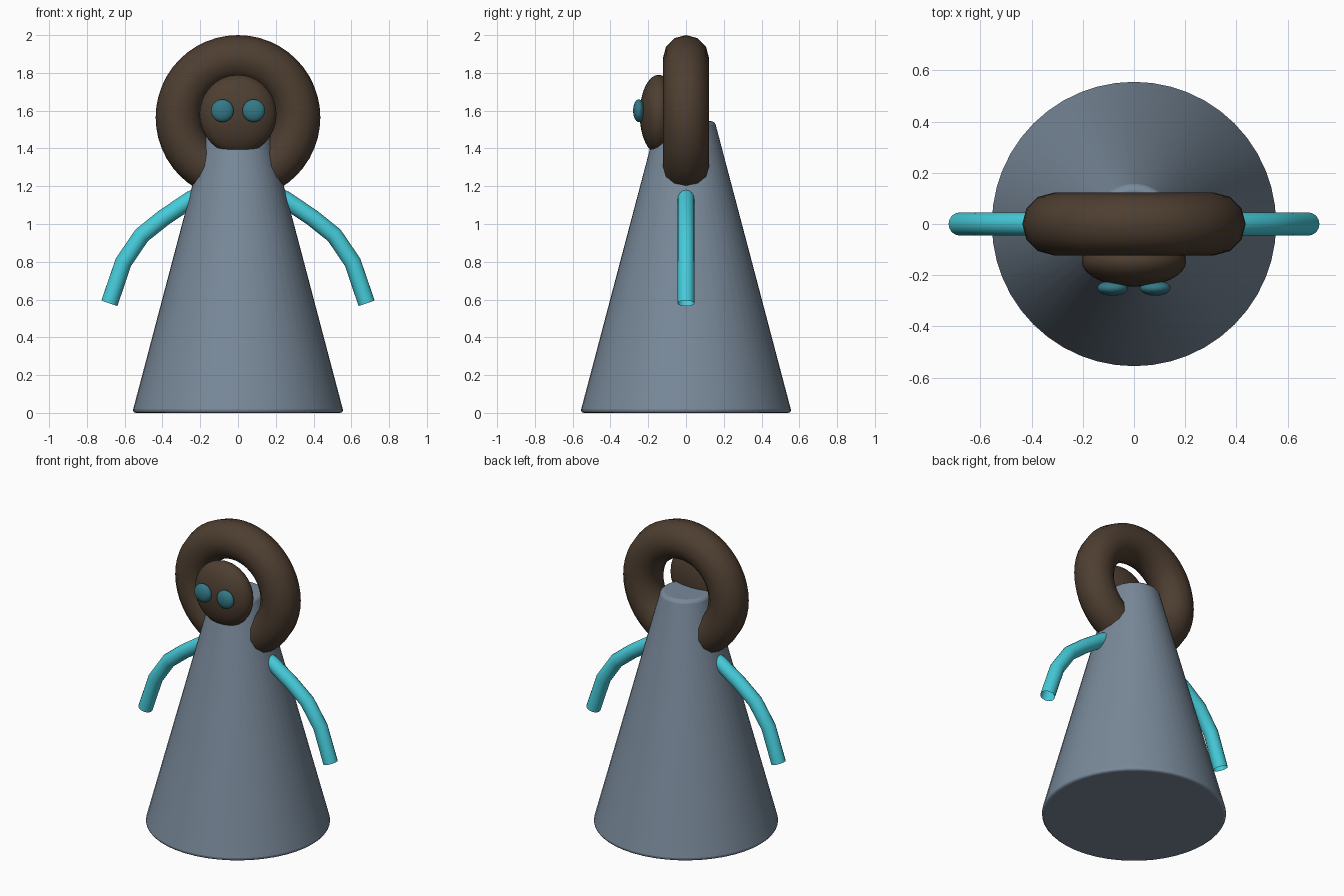
import bpy
from math import radians

if "Cube" in bpy.data.objects:
    bpy.data.objects.remove(bpy.data.objects["Cube"])


def material(name, color):
    m = bpy.data.materials.new(name)
    m.diffuse_color = (*color, 1)
    m.use_nodes = True
    m.node_tree.nodes["Principled BSDF"].inputs["Base Color"].default_value = m.diffuse_color
    return m


slate = material("slate", (0.19, 0.25, 0.32))
brown = material("brown", (0.075, 0.048, 0.030))
cyan = material("cyan", (0.06, 0.60, 0.70))
teal = material("teal", (0.035, 0.19, 0.24))


def finish(name, mat, angle=60):
    ob = bpy.context.object
    ob.name = name
    ob.data.materials.append(mat)
    bpy.ops.object.transform_apply(location=False, rotation=True, scale=True)
    bpy.ops.object.shade_smooth_by_angle(angle=radians(angle))
    return ob


def ellipsoid(name, loc, size, mat):
    bpy.ops.mesh.primitive_uv_sphere_add(segments=32, ring_count=16, radius=1, location=loc)
    bpy.context.object.scale = size
    return finish(name, mat)


# Tapered body with softened rims
bpy.ops.mesh.primitive_cone_add(vertices=48, radius1=0.56, radius2=0.152,
                                depth=1.545, location=(0, 0, 0.7725))
body = finish("body", slate)
bevel = body.modifiers.new("rims", 'BEVEL')
bevel.width = 0.02
bevel.segments = 3
bevel.limit_method = 'ANGLE'
bevel.angle_limit = radians(40)

# Thick ring around the head, its bottom buried in the body
bpy.ops.mesh.primitive_torus_add(major_segments=48, minor_segments=12, major_radius=0.314,
                                 minor_radius=0.122, location=(0, 0, 1.564),
                                 rotation=(radians(90), 0, 0))
finish("hair_ring", brown)

# Flattened head
ellipsoid("head", (0, -0.145, 1.58), (0.204, 0.1, 0.21), brown)

# Eyes and bent open tube arms, one pair
ARM = [(0.17, 1.165), (0.25, 1.13), (0.395, 1.032), (0.51, 0.94), (0.607, 0.797), (0.681, 0.58)]
for side, s in (("left", -1), ("right", 1)):
    ellipsoid(f"{side}_eye", (s * 0.083, -0.25, 1.6), (0.06, 0.03, 0.06), teal)
    curve = bpy.data.curves.new(f"{side}_arm", 'CURVE')
    curve.dimensions = '3D'
    curve.bevel_depth = 0.045
    curve.bevel_resolution = 6
    spline = curve.splines.new('POLY')
    spline.points.add(len(ARM) - 1)
    for p, (x, z) in zip(spline.points, ARM):
        p.co = (s * x, 0, z, 1)
    arm = bpy.data.objects.new(f"{side}_arm", curve)
    bpy.context.collection.objects.link(arm)
    bpy.ops.object.select_all(action='DESELECT')
    arm.select_set(True)
    bpy.context.view_layer.objects.active = arm
    bpy.ops.object.convert(target='MESH')
    finish(f"{side}_arm", cyan)
